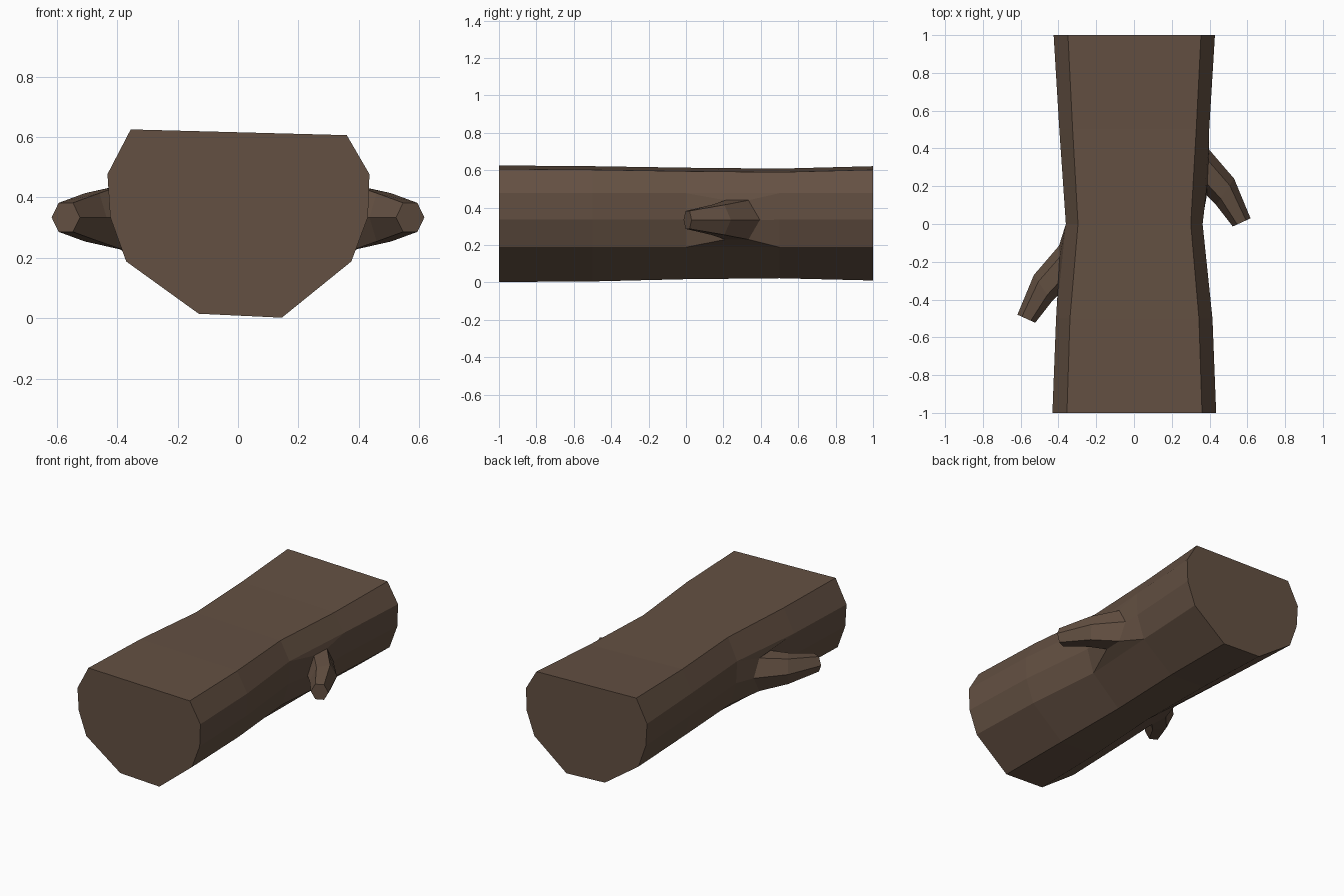
import bpy, bmesh
from mathutils import Vector

if "Cube" in bpy.data.objects:
    bpy.data.objects.remove(bpy.data.objects["Cube"])

bark = bpy.data.materials.new("brown bark")
bark.diffuse_color = (0.127, 0.081, 0.055, 1)
bark.use_nodes = True
bark.node_tree.nodes["Principled BSDF"].inputs["Base Color"].default_value = bark.diffuse_color

# Ten-sided log cross-section (x, z), clockwise from the upper left
PROFILE = [(-0.355, 0.625), (0.36, 0.606), (0.435, 0.477), (0.43, 0.335), (0.375, 0.188),
           (0.145, 0.002), (-0.13, 0.015), (-0.37, 0.188), (-0.423, 0.335), (-0.432, 0.477)]
# Stations along the log: y, width scale, top offset, bottom offset
STATIONS = [(-1, 1, 0, 0), (-0.5, 0.955, -0.004, 0.003), (0, 0.835, -0.012, 0.015),
            (0.5, 0.915, -0.017, 0.02), (1, 0.985, -0.004, 0.008)]
# Branch rings: inner and outer point (x, y) and half height
BRANCH = [((0.385, 0.15), (0.397, 0.395), 0.105),
          ((0.435, 0.10), (0.53, 0.24), 0.08),
          ((0.523, -0.013), (0.617, 0.03), 0.048)]

bm = bmesh.new()

# Log body rings
rings = []
for y, s, top, bot in STATIONS:
    ring = []
    for x, z in PROFILE:
        dz = top if z > 0.55 else bot if z < 0.1 else 0
        ring.append(bm.verts.new((x * s, y, z + dz)))
    rings.append(ring)
n = len(PROFILE)
# Side panels left open where a branch stub grows: (station, panel)
holes = {(2, 2), (2, 3), (1, 7), (1, 8)}
for i in range(len(rings) - 1):
    for j in range(n):
        if (i, j) not in holes:
            k = (j + 1) % n
            bm.faces.new((rings[i][j], rings[i][k], rings[i + 1][k], rings[i + 1][j]))
bm.faces.new(rings[0])
bm.faces.new(rings[-1])


def add_branch(station, rows, side, shift):
    """Grow a bent six-sided stub out of a six-cornered opening."""
    hi, mid, lo = rows
    a, b = rings[station], rings[station + 1]
    prev = [a[mid], a[hi], b[hi], b[mid], b[lo], a[lo]]
    for inner, outer, h in BRANCH:
        p, q = Vector(inner), Vector(outer)
        ring = []
        for t, v in ((0, 0), (0.25, 1), (0.75, 1), (1, 0), (0.75, -1), (0.25, -1)):
            c = p.lerp(q, t)
            ring.append(bm.verts.new((side * c.x, c.y + shift, 0.334 + v * h)))
        for k in range(6):
            m = (k + 1) % 6
            bm.faces.new((prev[k], prev[m], ring[m], ring[k]))
        prev = ring
    bm.faces.new(prev)


add_branch(2, (2, 3, 4), 1, 0)
add_branch(1, (9, 8, 7), -1, -0.51)

bmesh.ops.recalc_face_normals(bm, faces=bm.faces[:])
mesh = bpy.data.meshes.new("log_with_branch_stubs")
bm.to_mesh(mesh)
bm.free()
mesh.materials.append(bark)
log = bpy.data.objects.new("log_with_branch_stubs", mesh)
bpy.context.collection.objects.link(log)
